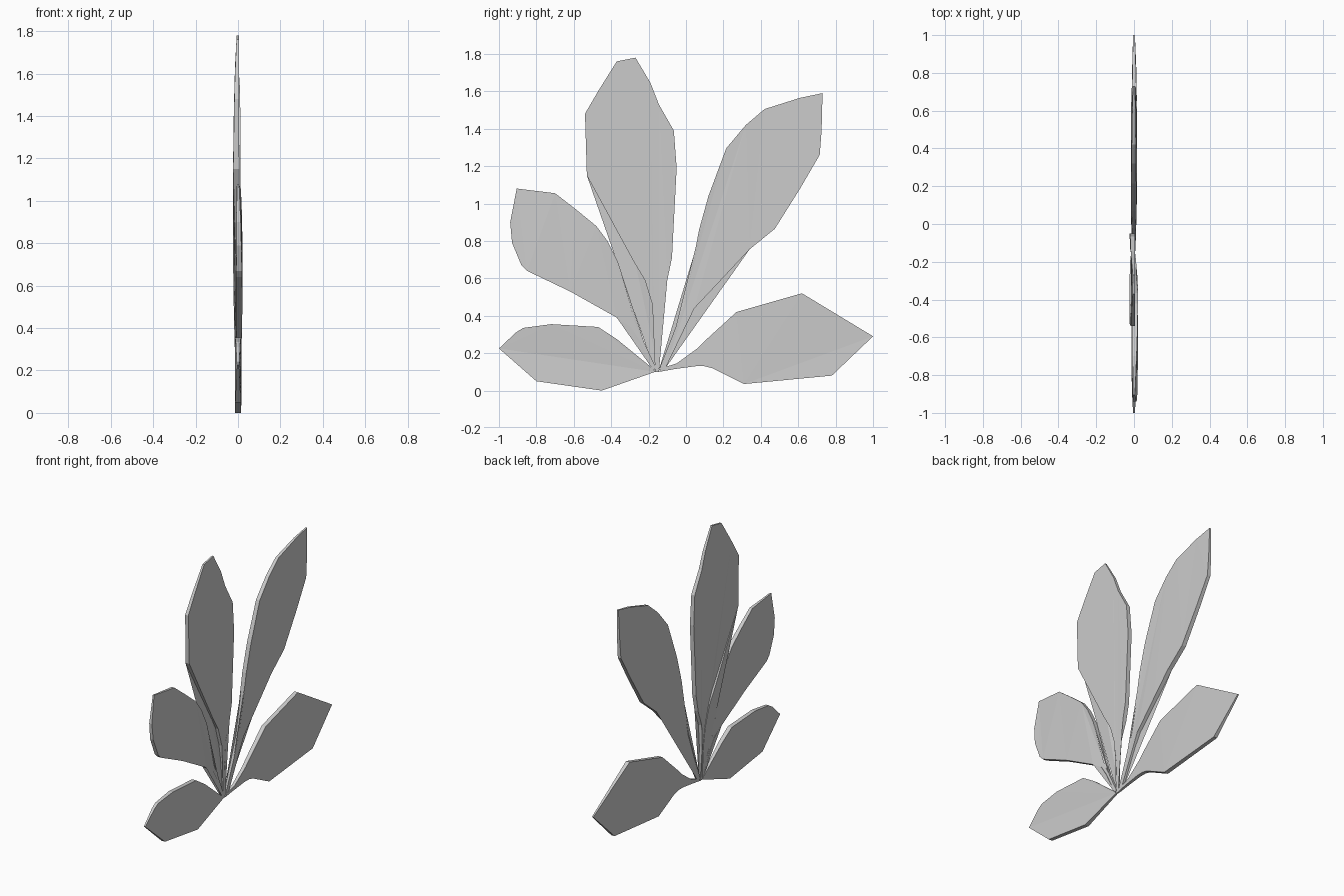
import bpy, bmesh, math
from mathutils import Vector


def leaf(name, outline, tip, shift):
    """Thin faceted leaf in the YZ plane: thickest mid-blade, thin at stem and tip."""
    base = Vector((-0.155, 0.10))
    axis = Vector(tip) - base
    bm = bmesh.new()
    front, back = [], []
    for y, z in outline:
        u = (Vector((y, z)) - base).dot(axis) / axis.length_squared
        swell = math.sin(math.pi * min(max(u, 0.0), 1.0)) ** 0.6
        half = 0.005 + 0.010 * swell
        mid = shift * swell
        front.append(bm.verts.new((mid + half, y, z)))
        back.append(bm.verts.new((mid - half, y, z)))
    faces = [bm.faces.new(front), bm.faces.new(back[::-1])]
    # Rim
    n = len(outline)
    for i in range(n):
        j = (i + 1) % n
        bm.faces.new((front[i], back[i], back[j], front[j]))
    bmesh.ops.triangulate(bm, faces=faces, ngon_method='BEAUTY')
    bmesh.ops.recalc_face_normals(bm, faces=bm.faces[:])
    mesh = bpy.data.meshes.new(name)
    bm.to_mesh(mesh)
    bm.free()
    ob = bpy.data.objects.new(name, mesh)
    bpy.context.collection.objects.link(ob)
    return ob


# Low leaf, left
leaf("leaf_low_left", [
    (-0.165, 0.10), (-0.45, 0.0), (-0.80, 0.05), (-1.0, 0.225), (-0.91, 0.31),
    (-0.87, 0.335), (-0.72, 0.355), (-0.47, 0.34), (-0.37, 0.275), (-0.18, 0.12),
], (-1.0, 0.225), 0.0)

# Middle leaf, left
leaf("leaf_middle_left", [
    (-0.175, 0.11), (-0.25, 0.27), (-0.295, 0.34), (-0.37, 0.39), (-0.62, 0.53),
    (-0.85, 0.64), (-0.88, 0.67), (-0.93, 0.79), (-0.94, 0.90), (-0.905, 1.08),
    (-0.70, 1.055), (-0.59, 0.97), (-0.48, 0.88), (-0.42, 0.80), (-0.365, 0.69),
    (-0.33, 0.57), (-0.275, 0.37), (-0.16, 0.12),
], (-0.905, 1.08), 0.006)

# Tall upright leaf
leaf("leaf_tall_upright", [
    (-0.165, 0.10), (-0.163, 0.33), (-0.18, 0.46), (-0.22, 0.59), (-0.28, 0.69),
    (-0.53, 1.15), (-0.54, 1.48), (-0.47, 1.60), (-0.37, 1.76), (-0.27, 1.78),
    (-0.19, 1.645), (-0.145, 1.53), (-0.065, 1.39), (-0.05, 1.19), (-0.075, 0.71),
    (-0.10, 0.59), (-0.14, 0.48), (-0.15, 0.33), (-0.145, 0.10),
], (-0.32, 1.78), -0.009)

# Tall leaf, right
leaf("leaf_tall_right", [
    (-0.145, 0.11), (-0.07, 0.30), (-0.01, 0.46), (0.02, 0.60), (0.07, 0.86),
    (0.12, 1.04), (0.215, 1.295), (0.32, 1.42), (0.42, 1.505), (0.61, 1.565),
    (0.73, 1.59), (0.725, 1.39), (0.715, 1.26), (0.61, 1.08), (0.475, 0.865),
    (0.34, 0.755), (0.20, 0.605), (0.045, 0.44), (-0.005, 0.35), (-0.11, 0.12),
], (0.73, 1.59), -0.002)

# Low leaf, right
leaf("leaf_low_right", [
    (-0.145, 0.10), (-0.06, 0.115), (0.05, 0.13), (0.10, 0.13), (0.14, 0.12),
    (0.31, 0.035), (0.78, 0.08), (1.0, 0.29), (0.62, 0.52), (0.27, 0.42),
    (0.10, 0.265), (0.06, 0.225), (-0.05, 0.145), (-0.13, 0.12),
], (1.0, 0.29), 0.002)
